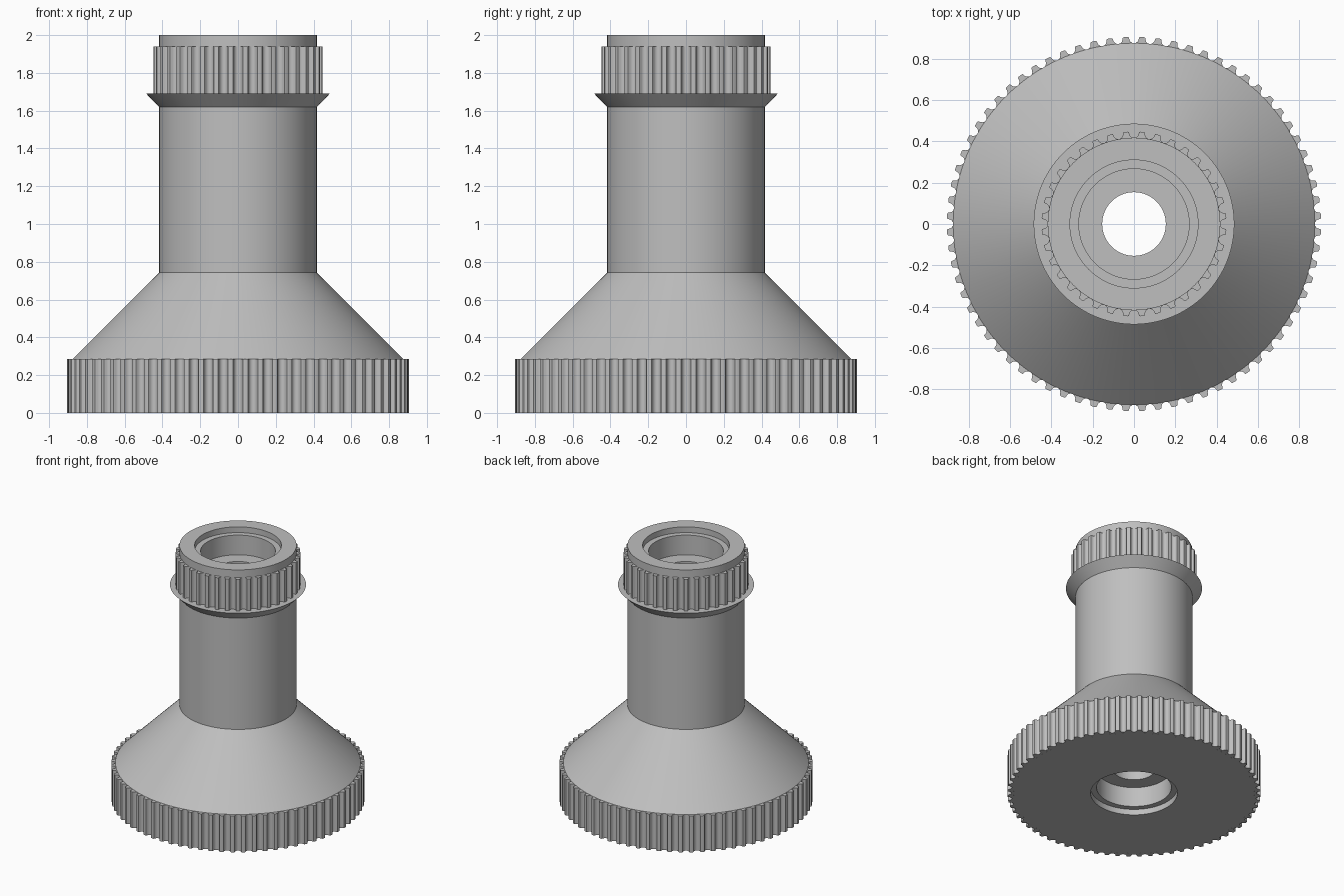
import bpy
import bmesh
from math import atan2, cos, sin, hypot, pi, radians

cube = bpy.data.objects.get("Cube")
if cube:
    bpy.data.objects.remove(cube, do_unlink=True)

grey = bpy.data.materials.new("plain grey")
grey.use_nodes = True
colour = (0.52, 0.52, 0.52, 1)
grey.diffuse_color = colour
grey.node_tree.nodes["Principled BSDF"].inputs["Base Color"].default_value = colour


def finish(bm, name):
    """Turn a bmesh into a grey object with smooth curves and sharp edges."""
    bmesh.ops.recalc_face_normals(bm, faces=bm.faces)
    mesh = bpy.data.meshes.new(name)
    bm.to_mesh(mesh)
    bm.free()
    mesh.materials.append(grey)
    obj = bpy.data.objects.new(name, mesh)
    bpy.context.collection.objects.link(obj)
    bpy.ops.object.select_all(action="DESELECT")
    obj.select_set(True)
    bpy.context.view_layer.objects.active = obj
    bpy.ops.object.shade_smooth_by_angle(angle=radians(30))
    return obj


def lathe(name, profile, steps=144):
    """Revolve a closed (radius, height) profile about the z axis."""
    bm = bmesh.new()
    verts = [bm.verts.new((r, 0, z)) for r, z in profile]
    edges = [bm.edges.new((v, verts[i - 1])) for i, v in enumerate(verts)]
    bmesh.ops.spin(bm, geom=verts + edges, cent=(0, 0, 0), axis=(0, 0, 1),
                   angle=2 * pi, steps=steps, use_merge=True)
    bmesh.ops.remove_doubles(bm, verts=bm.verts, dist=0.0001)
    return finish(bm, name)


# Half of one rounded belt groove: (half width, depth)
HALF_GROOVE = [(0.030, 0), (0.026, 0.0015), (0.024, 0.005), (0.022, 0.0137),
               (0.018, 0.0216), (0.010, 0.0283)]
GROOVE = ([(-w, d) for w, d in HALF_GROOVE] + [(0, 0.0306)]
          + HALF_GROOVE[::-1])


def toothed_ring(name, teeth, radius, inner, bottom, top):
    """Belt teeth around the body, with a groove on the +x axis."""
    bm = bmesh.new()
    columns = []
    for i in range(teeth):
        for w, d in GROOVE:
            a = 2 * pi * i / teeth + atan2(w, radius - d)
            r = hypot(w, radius - d) if d else radius
            corners = [(inner, bottom), (r, bottom), (r, top), (inner, top)]
            columns.append([bm.verts.new((q * cos(a), q * sin(a), z))
                            for q, z in corners])
    for i, col in enumerate(columns):
        prev = columns[i - 1]
        for k in range(4):
            bm.faces.new((prev[k], col[k], col[k - 1], prev[k - 1]))
    return finish(bm, name)


# Hollow body: outside from the base up, then the stepped bore back down
BODY, BORE, SEAT, LIP = 0.418, 0.154, 0.267, 0.31
lathe("hollow_body", [
    (LIP, 0), (0.86, 0), (0.86, 0.285), (0.876, 0.285), (BODY, 0.742),
    (BODY, 1.62), (0.486, 1.69), (0.40, 1.69), (0.40, 1.94), (BODY, 1.94),
    (BODY, 2), (LIP, 2), (LIP, 1.955), (SEAT, 1.955), (SEAT, 1.8),
    (BORE, 1.8), (BORE, 0.2), (SEAT, 0.2), (SEAT, 0.045), (LIP, 0.045),
])

# Large and small belt teeth
toothed_ring("base_teeth", 72, 0.906, 0.86, 0, 0.285)
toothed_ring("upper_teeth", 36, 0.448, 0.40, 1.69, 1.94)
